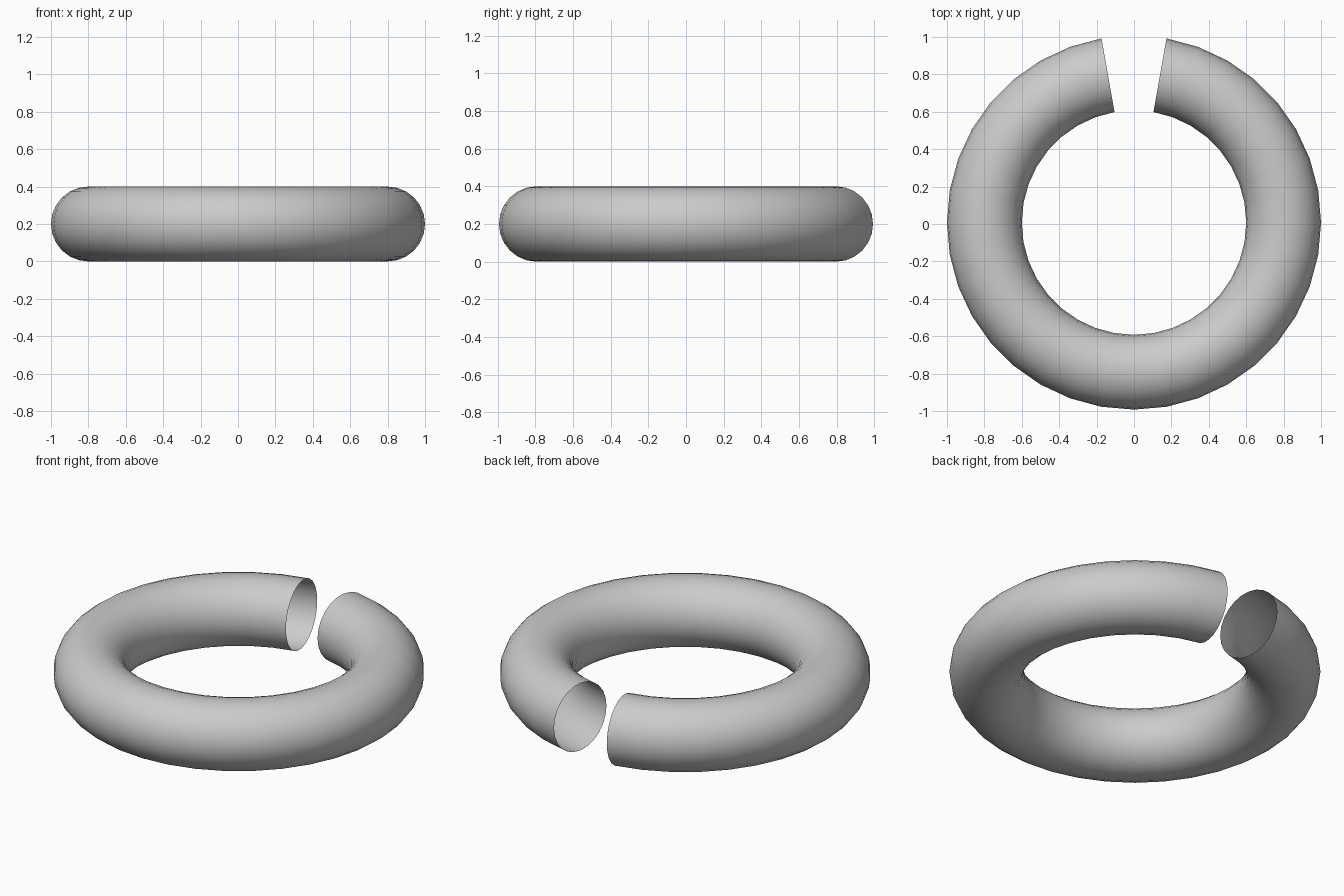
import bpy
import bmesh
import math
from mathutils import Matrix, Vector

RING_RADIUS = 0.8
TUBE_RADIUS = 0.2
TUBE_SIDES = 24
STEP = math.radians(10)
STEPS = 34          # two steps of the full turn stay open as the gap

cube = bpy.data.objects.get("Cube")
if cube:
    bpy.data.objects.remove(cube, do_unlink=True)

# Plain grey
grey = bpy.data.materials.new("light grey")
grey.use_nodes = True
colour = (0.6, 0.6, 0.6, 1)
grey.diffuse_color = colour
grey.node_tree.nodes["Principled BSDF"].inputs["Base Color"].default_value = colour

# Hollow tube: an upright circle at one side of the gap, swept round to the other
bm = bmesh.new()
upright = Matrix.Translation((RING_RADIUS, 0, 0)) @ Matrix.Rotation(math.pi / 2, 4, "X")
start = Matrix.Rotation(math.pi / 2 + STEP, 4, "Z")
bmesh.ops.create_circle(bm, segments=TUBE_SIDES, radius=TUBE_RADIUS, matrix=start @ upright)
bmesh.ops.spin(bm, geom=bm.verts[:] + bm.edges[:], cent=(0, 0, 0), axis=(0, 0, 1),
               angle=STEP * STEPS, steps=STEPS)

# Make the faces point away from the tube's centre line
bm.normal_update()
bm.faces.ensure_lookup_table()
face = bm.faces[0]
centre = face.calc_center_median()
core = Vector((centre.x, centre.y, 0)).normalized() * RING_RADIUS
if face.normal.dot(centre - core) < 0:
    bmesh.ops.reverse_faces(bm, faces=bm.faces[:])

# Rest on the ground, centred front to back despite the gap
shift = (1 - math.cos(STEP)) / 2
bmesh.ops.translate(bm, verts=bm.verts[:], vec=(0, shift, TUBE_RADIUS))

mesh = bpy.data.meshes.new("open_ring_tube")
bm.to_mesh(mesh)
bm.free()
mesh.materials.append(grey)
mesh.shade_smooth()
ring = bpy.data.objects.new("open_ring_tube", mesh)
bpy.context.collection.objects.link(ring)
